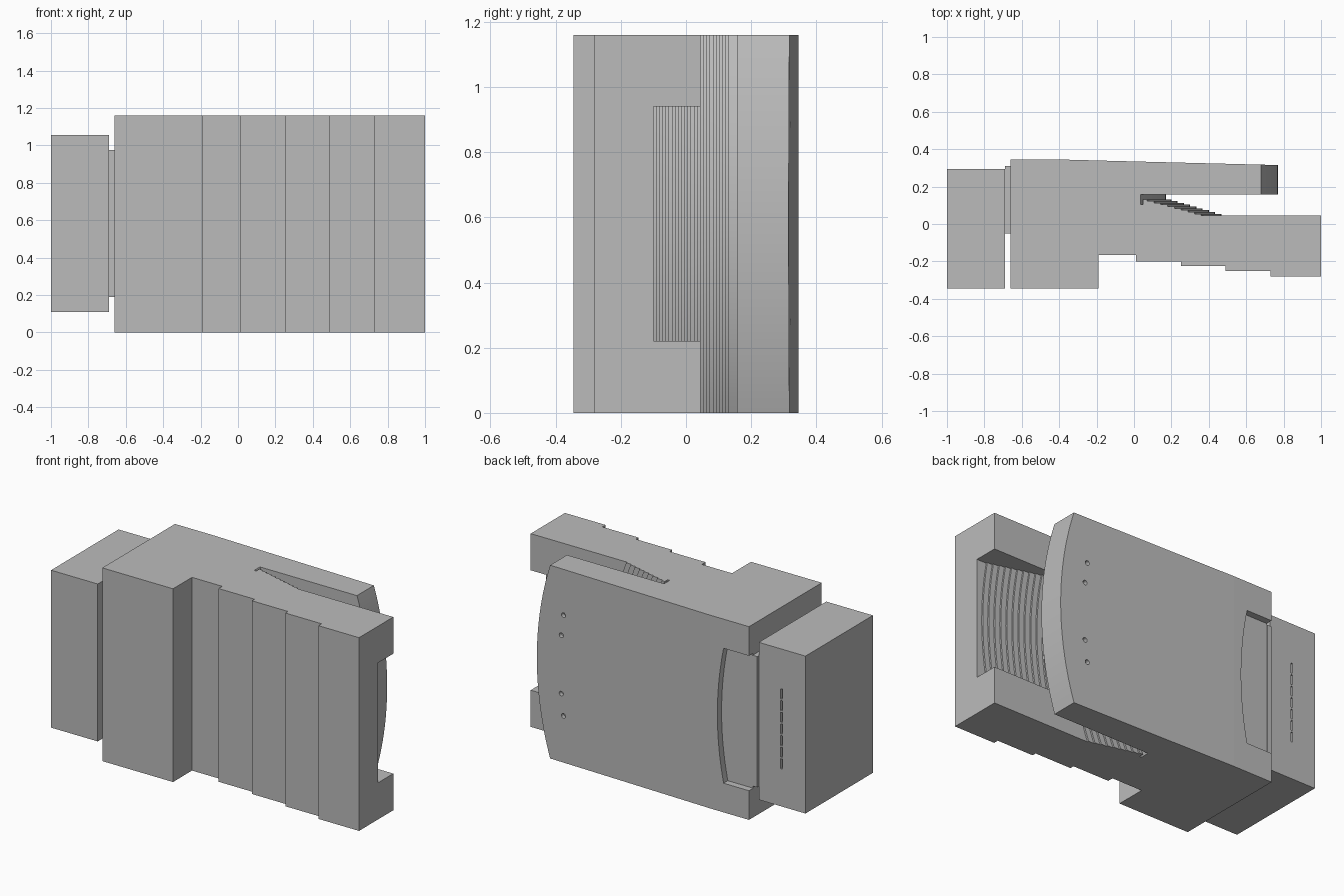
import bpy, bmesh, math
from mathutils import Vector

if "Cube" in bpy.data.objects:
    bpy.data.objects.remove(bpy.data.objects["Cube"])

H = 1.16            # body height
MID = H / 2
CX = -1.15          # common centre of the concentric arcs

grey = bpy.data.materials.new("plain_grey")
grey.diffuse_color = (0.5, 0.5, 0.5, 1)
grey.use_nodes = True
grey.node_tree.nodes["Principled BSDF"].inputs["Base Color"].default_value = grey.diffuse_color


def add_prism(bm, base, offset):
    """Extrude a closed outline of 3D points along an offset."""
    vs = [bm.verts.new(p) for p in base]
    face = bm.faces.new(vs)
    ext = bmesh.ops.extrude_face_region(bm, geom=[face])
    new = [g for g in ext["geom"] if isinstance(g, bmesh.types.BMVert)]
    bmesh.ops.translate(bm, verts=new, vec=Vector(offset))
    return new


def add_box(bm, x0, x1, y0, y1, z0, z1):
    add_prism(bm, [(x0, y0, z0), (x1, y0, z0), (x1, y1, z0), (x0, y1, z0)], (0, 0, z1 - z0))


def finish(name, bm, smooth=False):
    bmesh.ops.recalc_face_normals(bm, faces=bm.faces)
    me = bpy.data.meshes.new(name)
    bm.to_mesh(me)
    bm.free()
    me.materials.append(grey)
    ob = bpy.data.objects.new(name, me)
    bpy.context.collection.objects.link(ob)
    if smooth:
        bpy.context.view_layer.objects.active = ob
        ob.select_set(True)
        bpy.ops.object.shade_smooth_by_angle(angle=math.radians(20))
        ob.select_set(False)
    return ob


def cut(ob, cutter):
    mod = ob.modifiers.new("cut", "BOOLEAN")
    mod.operation = "DIFFERENCE"
    mod.solver = "EXACT"
    mod.object = cutter
    cutter.hide_render = True
    cutter.hide_set(True)


def arc(r, z0, z1, y, n=32, cx=CX):
    pts = []
    for i in range(n + 1):
        z = z0 + (z1 - z0) * i / n
        pts.append((cx + math.sqrt(r * r - (z - MID) ** 2), y, z))
    return pts


def d_shape(x0, r, z0, z1, y, cx=CX):
    """Straight on the left, arc on the right."""
    return [(x0, y, z1), (x0, y, z0)] + arc(r, z0, z1, y, cx=cx)


# Main body with the stepped front
XJ = -0.1           # joint between body block and jaws
profile = [(-.66, -.345), (-.19, -.345), (-.19, -.165), (.01, -.165), (.01, -.2),
           (.25, -.2), (.25, -.225), (.49, -.225), (.49, -.25), (.73, -.25),
           (.73, -.28), (1, -.28), (1, -.1), (XJ, -.1), (XJ, .337), (-.4, .345), (-.66, .345)]
bm = bmesh.new()
add_prism(bm, [(x, y, 0) for x, y in profile], (0, 0, H))
body = finish("main_body", bm)

# Rear window recess with a curved edge
bm = bmesh.new()
add_prism(bm, d_shape(-.8, 2.0, .175, .985, .305, cx=-2.45), (0, .1, 0))
cut(body, finish("window_cutter", bm))

# Side cheeks of the lower jaw
bm = bmesh.new()
add_box(bm, XJ, 1, -.1, .045, 0, .22)
add_box(bm, XJ, 1, -.1, .045, .94, H)
finish("jaw_cheeks", bm)

# Curved ramp of thin steps, with a groove at the jaw root
ROOT = 0.17 - CX
DY = 0.145 / 15
bm = bmesh.new()
for i in range(24):
    y = -.1 + i * DY
    r = 1.0 - (i + 1) * 0.8 / 24 - CX
    z0, z1 = (.22, .94) if i < 15 else (0, H)
    if i < 21:
        add_prism(bm, d_shape(XJ, r, z0, z1, y), (0, DY, 0))
    else:
        ring = arc(r, 0, H, y) + arc(ROOT + .012, 0, H, y)[::-1]
        add_prism(bm, ring, (0, DY, 0))
y = -.1 + 21 * DY
add_prism(bm, d_shape(XJ, ROOT, 0, H, y), (0, .157 - y, 0))
finish("stepped_ramp", bm, True)

# Upper arm with a rounded end and gently sloping back
bm = bmesh.new()
top = add_prism(bm, d_shape(XJ, .77 - CX, 0, H, .157), (0, .1, 0))
for v in top:
    v.co.y = .337 - (v.co.x - XJ) * .022 / .87
arm = finish("upper_arm", bm, True)

# Four pin holes in the arm
bm = bmesh.new()
for x, z in ((.59, .28), (.605, .41), (.605, .76), (.59, .885)):
    ring = [(x + .014 * math.cos(a * math.pi / 8), .295, z + .014 * math.sin(a * math.pi / 8))
            for a in range(16)]
    add_prism(bm, ring, (0, .1, 0))
cut(arm, finish("pin_hole_cutter", bm))

# Neck joining body and end block
bm = bmesh.new()
add_box(bm, -.69, -.66, -.05, .31, .19, .975)
finish("neck", bm)

# End block with a row of narrow slots
bm = bmesh.new()
add_box(bm, -1, -.69, -.345, .295, .11, 1.055)
block = finish("end_block", bm)
bm = bmesh.new()
for i in range(7):
    z = .335 + i * .07
    add_box(bm, -.847, -.835, .265, .4, z, z + .06)
cut(block, finish("slot_cutter", bm))
